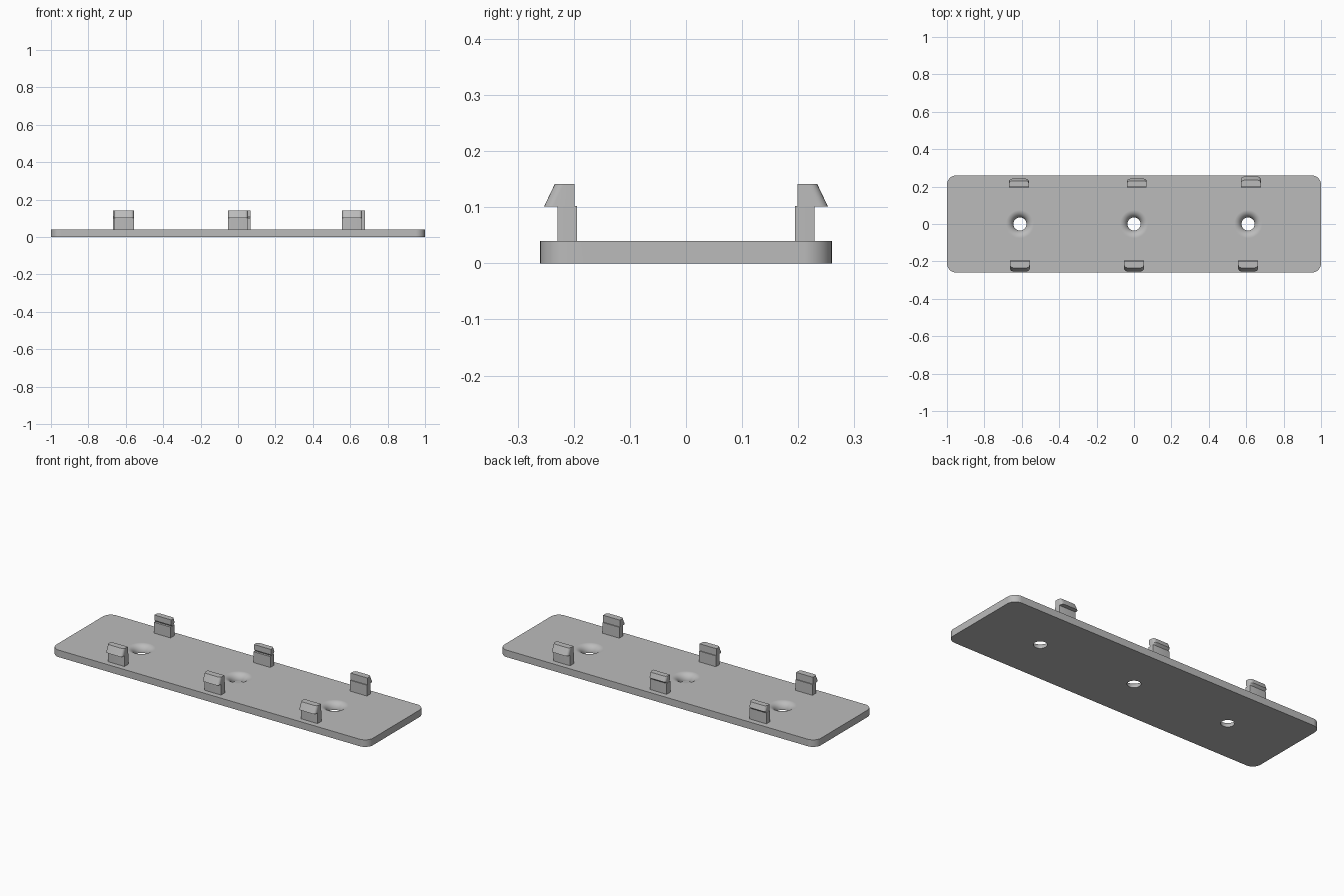
import bpy, bmesh, math

old = bpy.data.objects.get("Cube")
if old:
    bpy.data.objects.remove(old, do_unlink=True)

GREY = (0.5, 0.5, 0.5, 1)
grey = bpy.data.materials.new("plain grey")
grey.use_nodes = True
grey.diffuse_color = GREY
grey.node_tree.nodes["Principled BSDF"].inputs["Base Color"].default_value = GREY


def finish(name, bm):
    bmesh.ops.recalc_face_normals(bm, faces=bm.faces[:])
    mesh = bpy.data.meshes.new(name)
    bm.to_mesh(mesh)
    bm.free()
    mesh.materials.append(grey)
    obj = bpy.data.objects.new(name, mesh)
    bpy.context.collection.objects.link(obj)
    return obj


def select(obj):
    bpy.ops.object.select_all(action="DESELECT")
    obj.select_set(True)
    bpy.context.view_layer.objects.active = obj


def arc(cx, cy, r, start, end, steps):
    return [(cx + r * math.cos(math.radians(start + (end - start) * i / steps)),
             cy + r * math.sin(math.radians(start + (end - start) * i / steps)))
            for i in range(steps + 1)]


def loft(bm, sections):
    """Closed solid through outlines of equal point count, each (z, points)."""
    rings = [[bm.verts.new((x, y, z)) for x, y in pts] for z, pts in sections]
    n = len(rings[0])
    for a, b in zip(rings, rings[1:]):
        for i in range(n):
            bm.faces.new((a[i], a[(i + 1) % n], b[(i + 1) % n], b[i]))
    bm.faces.new(rings[0])
    bm.faces.new(rings[-1])


# Base plate with rounded corners
W, D, T, R = 1.0, 0.26, 0.04, 0.05
outline = []
for k, (sx, sy) in enumerate([(1, 1), (-1, 1), (-1, -1), (1, -1)]):
    outline += arc(sx * (W - R), sy * (D - R), R, 90 * k, 90 * k + 90, 8)
bm = bmesh.new()
loft(bm, [(0, outline), (T, outline)])
plate = finish("base_plate", bm)

# Screw holes flaring smoothly into the top face
HOLE = 0.035
flare = arc(HOLE + T, 0, T, 180, 90, 10)
bm = bmesh.new()
for x in (-0.61, 0, 0.61):
    rings = [(-0.02, HOLE)] + [(z, r) for r, z in flare] + [(0.06, HOLE + T)]
    loft(bm, [(z, [(x + px, py) for px, py in arc(0, 0, r, 0, 352.5, 47)])
              for z, r in rings])
cutter = finish("hole_cutter", bm)
cutter.hide_render = True
select(plate)
mod = plate.modifiers.new("holes", "BOOLEAN")
mod.object = cutter
mod.solver = "EXACT"
bpy.ops.object.modifier_apply(modifier=mod.name)
bpy.data.objects.remove(cutter, do_unlink=True)
bpy.ops.object.shade_smooth_by_angle(angle=math.radians(30))
plate.modifiers.new("flat_top", "WEIGHTED_NORMAL").keep_sharp = True


# Snap clips: square stem and hooked head with rounded outer corners
def slab(x, side, inner, outer, half, r):
    pts = [(-half, inner), (half, inner)]
    pts += arc(half - r, outer - r, r, 0, 90, 5)
    pts += arc(r - half, outer - r, r, 90, 180, 5)
    return [(x + px, side * py) for px, py in pts]


def clip(name, x, side, head):
    bm = bmesh.new()
    stem = slab(x, side, 0.194, 0.229, 0.053, 0.001)
    loft(bm, [(T - 0.005, stem), (0.102, stem)])
    loft(bm, [(z, slab(x, side, inner, outer, 0.053, 0.016))
              for z, inner, outer in head])
    select(finish(name, bm))
    bpy.ops.object.shade_smooth_by_angle(angle=math.radians(25))


hooked = [(0.101, 0.199, 0.253), (0.141, 0.199, 0.234)]
blunt = [(0.101, 0.207, 0.228), (0.113, 0.199, 0.242), (0.141, 0.199, 0.231)]
for label, x in (("right", -0.61), ("middle", 0), ("left", 0.61)):
    clip("front_clip_" + label, x, -1, hooked)
for label, x, head in (("right", -0.615, blunt), ("middle", 0.015, blunt),
                       ("left", 0.625, hooked)):
    clip("back_clip_" + label, x, 1, head)
